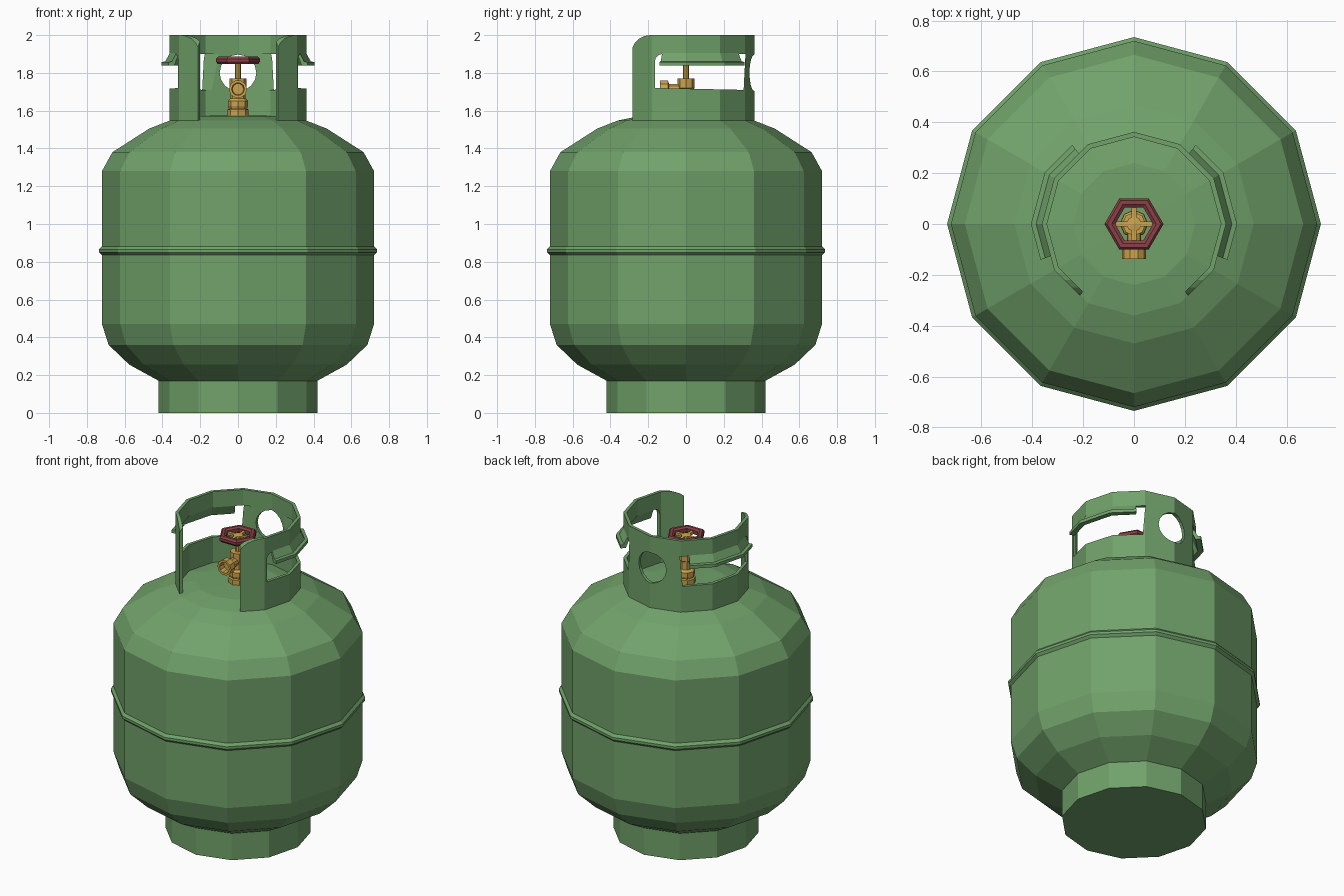
import bpy, bmesh, math
from math import radians, cos, sin, pi
from mathutils import Matrix

if "Cube" in bpy.data.objects:
    bpy.data.objects.remove(bpy.data.objects["Cube"])


def material(name, rgb):
    m = bpy.data.materials.new(name)
    m.diffuse_color = (*rgb, 1)
    m.use_nodes = True
    m.node_tree.nodes["Principled BSDF"].inputs["Base Color"].default_value = m.diffuse_color
    return m


GREEN = material("green paint", (0.165, 0.36, 0.145))
RED = material("red paint", (0.25, 0.052, 0.06))
BRASS = material("brass", (0.60, 0.37, 0.075))


def finish(bm, name, mat):
    bmesh.ops.remove_doubles(bm, verts=bm.verts, dist=1e-5)
    bmesh.ops.recalc_face_normals(bm, faces=bm.faces)
    me = bpy.data.meshes.new(name)
    bm.to_mesh(me)
    bm.free()
    me.materials.append(mat)
    ob = bpy.data.objects.new(name, me)
    bpy.context.collection.objects.link(ob)
    return ob


def sweep(name, mat, profile, n=12, angles=None, loop=False, mirror=False, matrix=None):
    """Carry an (r, z) profile round an n-sided polygon; angles gives a partial arc."""
    bm = bmesh.new()
    closed = angles is None
    angs = [radians(a) for a in (angles or [i * 360 / n for i in range(n)])]
    rows = []
    for a in angs:
        k = cos(pi / n) / cos((a + 1e-9) % (2 * pi / n) - pi / n)
        rows.append([bm.verts.new((r * k * cos(a), r * k * sin(a), z)) for r, z in profile])
    m = len(profile)
    for i in range(len(rows) if closed else len(rows) - 1):
        p, q = rows[i], rows[(i + 1) % len(rows)]
        for j in range(m if loop else m - 1):
            l = (j + 1) % m
            bm.faces.new((p[j], q[j], q[l], p[l]))
    if not closed:
        bm.faces.new(rows[0])
        bm.faces.new(rows[-1])
    bmesh.ops.dissolve_degenerate(bm, dist=1e-6, edges=bm.edges)
    if mirror:
        d = bmesh.ops.duplicate(bm, geom=bm.verts[:] + bm.edges[:] + bm.faces[:])
        for v in d["geom"]:
            if isinstance(v, bmesh.types.BMVert):
                v.co.x *= -1
    if matrix:
        bm.transform(matrix)
    return finish(bm, name, mat)


def box(name, mat, centre, size):
    bm = bmesh.new()
    bmesh.ops.create_cube(bm, size=1, matrix=Matrix.Translation(centre) @ Matrix.Diagonal((*size, 1)))
    return finish(bm, name, mat)


def cutter(name, pts, target, op):
    """Extrude a (y, z) outline along x and use it as a boolean."""
    bm = bmesh.new()
    a = [bm.verts.new((-1, y, z)) for y, z in pts]
    b = [bm.verts.new((1, y, z)) for y, z in pts]
    bm.faces.new(a)
    bm.faces.new(b)
    for i in range(len(pts)):
        j = (i + 1) % len(pts)
        bm.faces.new((a[i], a[j], b[j], b[i]))
    add_boolean(finish(bm, name, GREEN), target, op)


def add_boolean(ob, target, op):
    ob.hide_render = True
    ob.display_type = 'WIRE'
    mod = target.modifiers.new(ob.name, 'BOOLEAN')
    mod.operation, mod.object, mod.solver = op, ob, 'EXACT'


def arc(cy, cz, r, a0, a1, n=5):
    return [(cy + r * cos(radians(a0 + (a1 - a0) * i / n)),
             cz + r * sin(radians(a0 + (a1 - a0) * i / n))) for i in range(n + 1)]


# Tank, weld seam and foot
sweep("tank_body", GREEN, [(0, 0.17), (0.42, 0.17), (0.575, 0.255), (0.685, 0.36), (0.72, 0.47),
                           (0.72, 1.28), (0.665, 1.38), (0.47, 1.505), (0.36, 1.548),
                           (0.24, 1.572), (0, 1.576)])
sweep("weld_seam", GREEN, [(0.71, 0.835), (0.72, 0.835), (0.735, 0.85), (0.735, 0.866),
                           (0.72, 0.882), (0.71, 0.882)], loop=True)
sweep("foot_ring", GREEN, [(0, 0), (0.42, 0), (0.42, 0.19), (0, 0.19)])

# Collar with rounded front corners, side windows and a round back hole
collar = sweep("collar", GREEN, [(0.342, 1.54), (0.362, 1.54), (0.362, 2), (0.342, 2)],
               angles=[-53] + list(range(-30, 211, 30)) + [233], loop=True)
cutter("corner_cutter", [(0.6, 1.4), (0.6, 2.1), (-0.19, 2.1)]
       + arc(-0.19, 1.9, 0.1, 90, 180) + [(-0.29, 1.4)], collar, 'INTERSECT')
cutter("window_cutter", [(-0.165, 1.72), (0.305, 1.71), (0.315, 1.9)]
       + arc(-0.125, 1.86, 0.04, 90, 180, 3), collar, 'DIFFERENCE')
hole = sweep("hole_cutter", GREEN, [(0, -0.15), (0.097, -0.15), (0.097, 0.15), (0, 0.15)], n=16,
             matrix=Matrix.Translation((0, 0.35, 1.8)) @ Matrix.Rotation(pi / 2, 4, 'X'))
add_boolean(hole, collar, 'DIFFERENCE')

# Folded hand grips over the side windows
sweep("hand_grips", GREEN, [(0.345, 1.9), (0.36, 1.908), (0.385, 1.86), (0.405, 1.858),
                            (0.405, 1.838), (0.372, 1.838)],
      angles=[-21, 0, 30, 52], loop=True, mirror=True)

# Valve
sweep("valve_body", BRASS, [(0, 1.56), (0.056, 1.56), (0.056, 1.605), (0.048, 1.61), (0.054, 1.625),
                            (0.054, 1.652), (0.04, 1.665), (0.04, 1.715), (0.046, 1.72),
                            (0.046, 1.77), (0, 1.77)], n=8)
sweep("valve_outlet", BRASS, [(0, 0), (0.028, 0), (0.028, 0.09), (0.048, 0.095), (0.048, 0.138),
                              (0.034, 0.138), (0.03, 0.10), (0, 0.10)], n=10,
      matrix=Matrix.Translation((0, 0, 1.714)) @ Matrix.Rotation(pi / 2, 4, 'X'))
sweep("valve_stem", BRASS, [(0, 1.76), (0.016, 1.76), (0.016, 1.85), (0.03, 1.855),
                            (0.03, 1.872), (0, 1.876)], n=8)

# Handwheel and spokes
sweep("handwheel", RED, [(0.074, 1.855), (0.088, 1.846), (0.106, 1.846), (0.116, 1.858),
                         (0.116, 1.874), (0.106, 1.886), (0.088, 1.886), (0.074, 1.877)],
      n=6, loop=True)
box("spoke_x", BRASS, (0, 0, 1.864), (0.155, 0.018, 0.016))
box("spoke_y", BRASS, (0, 0, 1.864), (0.018, 0.14, 0.016))
